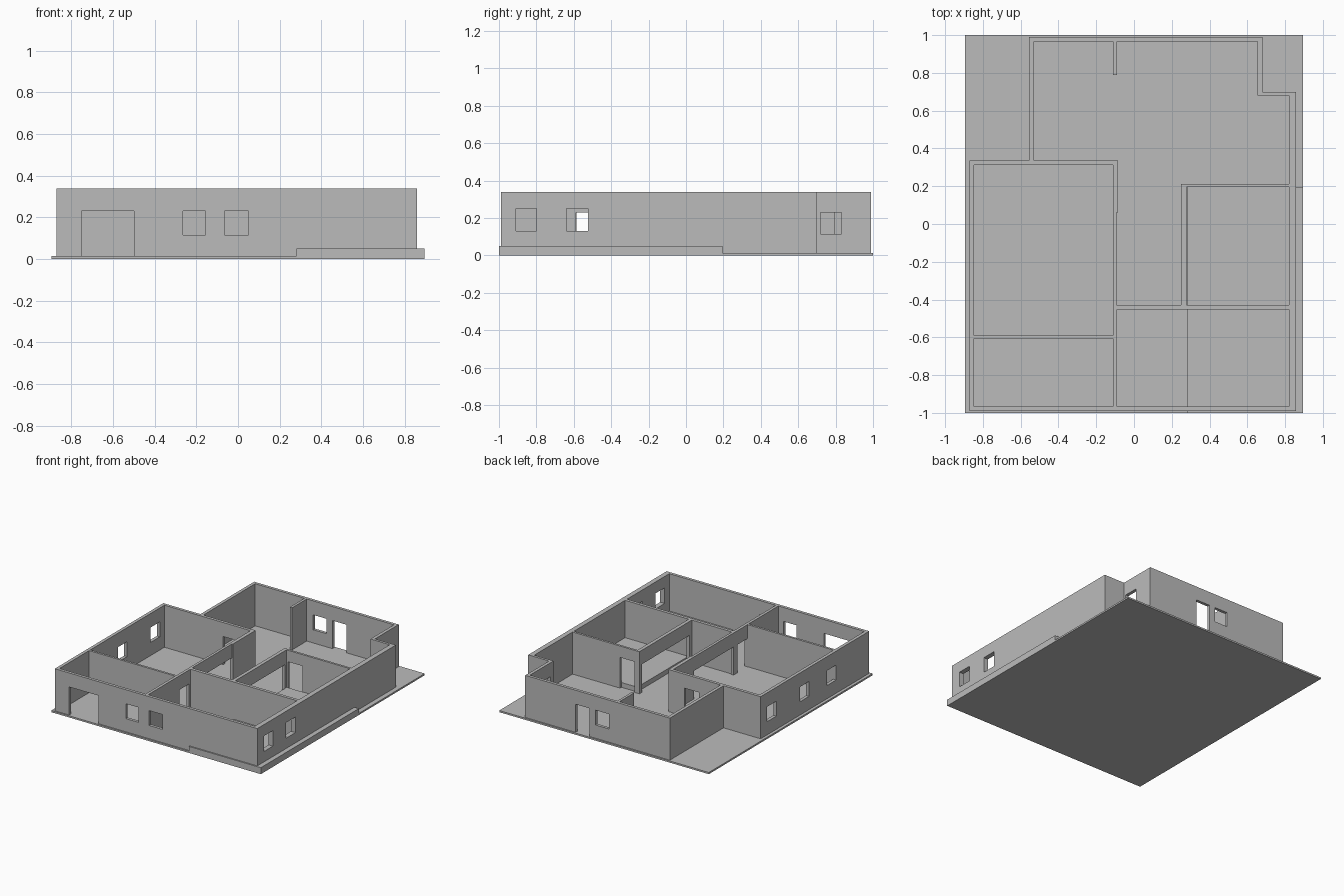
import bpy, bmesh

if "Cube" in bpy.data.objects:
    bpy.data.objects.remove(bpy.data.objects["Cube"])

TOP = 0.338          # wall height
grey = bpy.data.materials.new("plaster_grey")
grey.diffuse_color = (0.5, 0.5, 0.5, 1)
grey.use_nodes = True
grey.node_tree.nodes["Principled BSDF"].inputs["Base Color"].default_value = grey.diffuse_color


def prisms(name, shapes):
    """Object made of upright prisms; each shape is (outline points, z0, z1)."""
    bm = bmesh.new()
    for pts, z0, z1 in shapes:
        face = bm.faces.new([bm.verts.new((x, y, z0)) for x, y in pts])
        ext = bmesh.ops.extrude_face_region(bm, geom=[face])["geom"]
        bmesh.ops.translate(bm, vec=(0, 0, z1 - z0),
                            verts=[g for g in ext if isinstance(g, bmesh.types.BMVert)])
    bmesh.ops.recalc_face_normals(bm, faces=bm.faces)
    me = bpy.data.meshes.new(name)
    bm.to_mesh(me)
    bm.free()
    me.materials.append(grey)
    ob = bpy.data.objects.new(name, me)
    bpy.context.collection.objects.link(ob)
    return ob


def rect(x0, x1, y0, y1):
    return [(x0, y0), (x1, y0), (x1, y1), (x0, y1)]


def cut(target, cutter):
    """Subtract the cutter, apply, and remove it."""
    mod = target.modifiers.new("cut", "BOOLEAN")
    mod.operation, mod.solver, mod.object = "DIFFERENCE", "EXACT", cutter
    bpy.context.view_layer.objects.active = target
    bpy.ops.object.modifier_apply(modifier=mod.name)
    bpy.data.objects.remove(cutter)


# Ground slab and the raised floor on the right
prisms("ground_slab", [(rect(-0.895, 0.895, -1, 1), 0, 0.013)])
prisms("raised_floor", [(rect(0.28, 0.895, -1, 0.195), 0, 0.05)])

# Walls: solid footprint with the rooms hollowed out
footprint = [(-0.872, -0.99), (0.858, -0.99), (0.858, 0.70), (0.68, 0.70),
             (0.68, 0.99), (-0.555, 0.99), (-0.555, 0.335), (-0.872, 0.335)]
walls = prisms("walls", [(footprint, 0.008, TOP)])

# Living room and hall in one outline, with the stub wall left standing
living = [(-0.53, 0.967), (-0.53, 0.335), (-0.085, 0.335), (-0.085, 0.06),
          (-0.092, 0.06), (-0.092, -0.428), (0.25, -0.428), (0.25, 0.212),
          (0.82, 0.212), (0.82, 0.68), (0.655, 0.68), (0.655, 0.967),
          (-0.09, 0.967), (-0.09, 0.79), (-0.11, 0.79), (-0.11, 0.967)]
rooms = [
    living,
    rect(-0.847, -0.112, -0.59, 0.312),    # large left room
    rect(-0.847, -0.112, -0.967, -0.607),  # front left room
    rect(-0.09, 0.82, -0.967, -0.452),     # front right room
    rect(0.277, 0.82, -0.428, 0.195),      # right room
]
cut(walls, prisms("room_cutter", [(r, -0.1, 0.6) for r in rooms]))

# Openings: windows have a sill, doors reach the floor
SILL, HEAD = 0.115, 0.23
front, back = (-1.01, -0.96), (0.96, 1.01)
left, right = (-0.9, -0.84), (0.81, 0.88)
openings = [
    (rect(-0.75, -0.50, *front), -0.05, HEAD),                # garage door
    (rect(-0.265, -0.155, *front), SILL, HEAD),
    (rect(-0.065, 0.05, *front), SILL, HEAD),
    (rect(0.13, 0.25, *back), -0.05, HEAD),                   # back door
    (rect(-0.035, 0.08, *back), SILL, HEAD),
    (rect(*right, -0.91, -0.80), 0.13, 0.25),
    (rect(*right, -0.64, -0.525), 0.13, 0.25),
    (rect(0.645, 0.69, 0.718, 0.832), SILL, HEAD),            # step wall window
    (rect(-0.345, -0.22, 0.305, 0.345), -0.05, HEAD),         # door to left room
    (rect(-0.118, -0.08, -0.42, 0.06), -0.05, HEAD),          # hall, left opening
    (rect(-0.118, -0.08, -0.588, -0.47), -0.05, HEAD),        # door between rooms
    (rect(0.245, 0.285, -0.40, 0.18), -0.05, HEAD),           # hall, right opening
    (rect(0.29, 0.415, 0.187, 0.22), -0.05, 0.25),            # right room door
]
openings += [(rect(*left, y - 0.056, y + 0.056), SILL, HEAD) for y in (-0.53, -0.2, 0.2)]
cut(walls, prisms("opening_cutter", openings))
